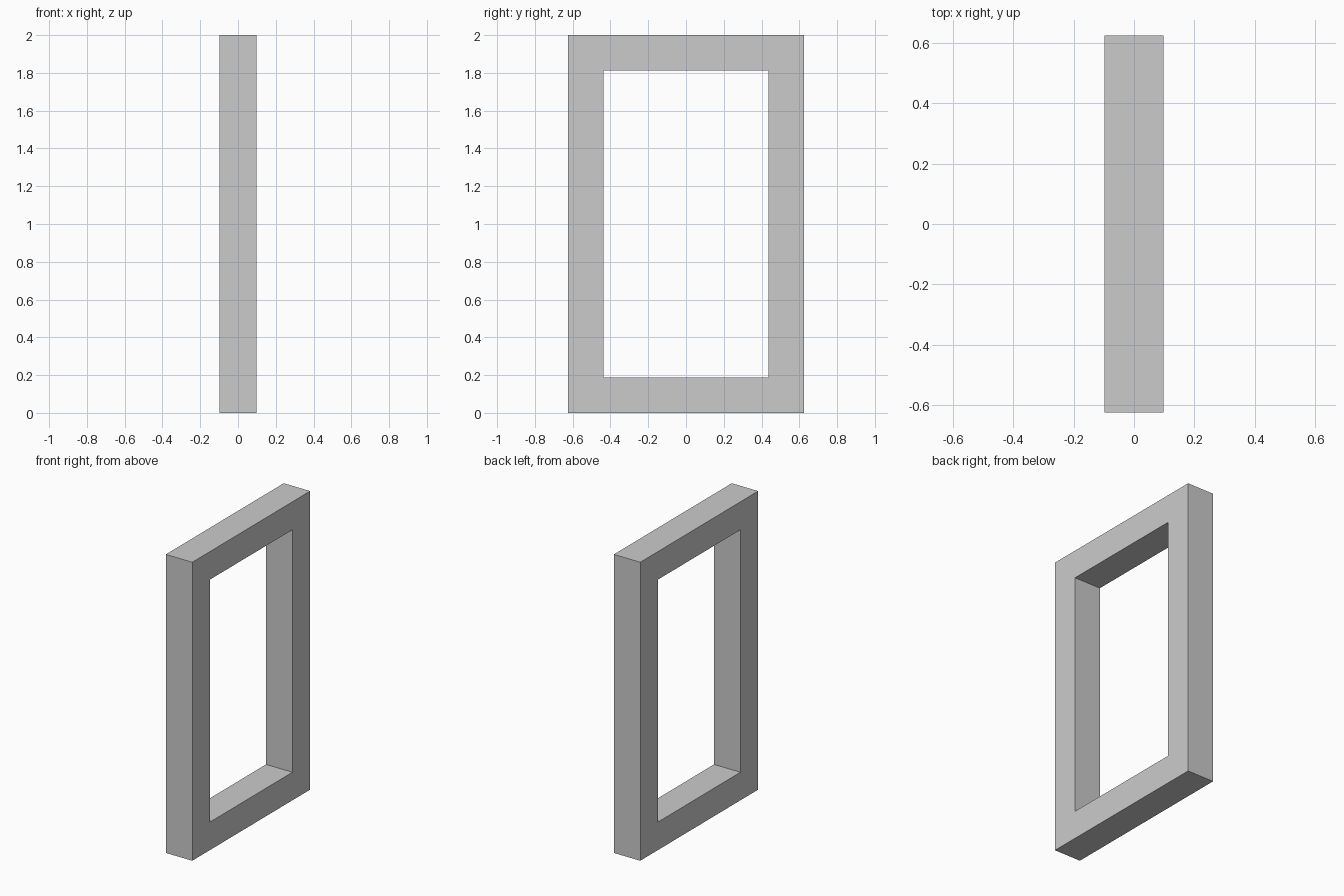
import bpy, bmesh

if "Cube" in bpy.data.objects:
    bpy.data.objects.remove(bpy.data.objects["Cube"])

HALF_DEPTH, HALF_WIDTH, HEIGHT, BORDER = 0.098, 0.624, 2.0, 0.188


def rectangle(bm, x, inset):
    """Four corners of an upright rectangle in the plane at x."""
    w, lo, hi = HALF_WIDTH - inset, inset, HEIGHT - inset
    return [bm.verts.new((x, y, z)) for y, z in ((-w, lo), (w, lo), (w, hi), (-w, hi))]


# Rectangular frame: outer and inner loops on both faces, bridged into a ring
bm = bmesh.new()
loops = [
    rectangle(bm, HALF_DEPTH, 0),
    rectangle(bm, HALF_DEPTH, BORDER),
    rectangle(bm, -HALF_DEPTH, BORDER),
    rectangle(bm, -HALF_DEPTH, 0),
]
for a, b in zip(loops, loops[1:] + loops[:1]):
    for i in range(4):
        j = (i + 1) % 4
        bm.faces.new((a[i], a[j], b[j], b[i]))
bmesh.ops.recalc_face_normals(bm, faces=bm.faces[:])

mesh = bpy.data.meshes.new("window_frame")
bm.to_mesh(mesh)
bm.free()
frame = bpy.data.objects.new("window_frame", mesh)
bpy.context.collection.objects.link(frame)
